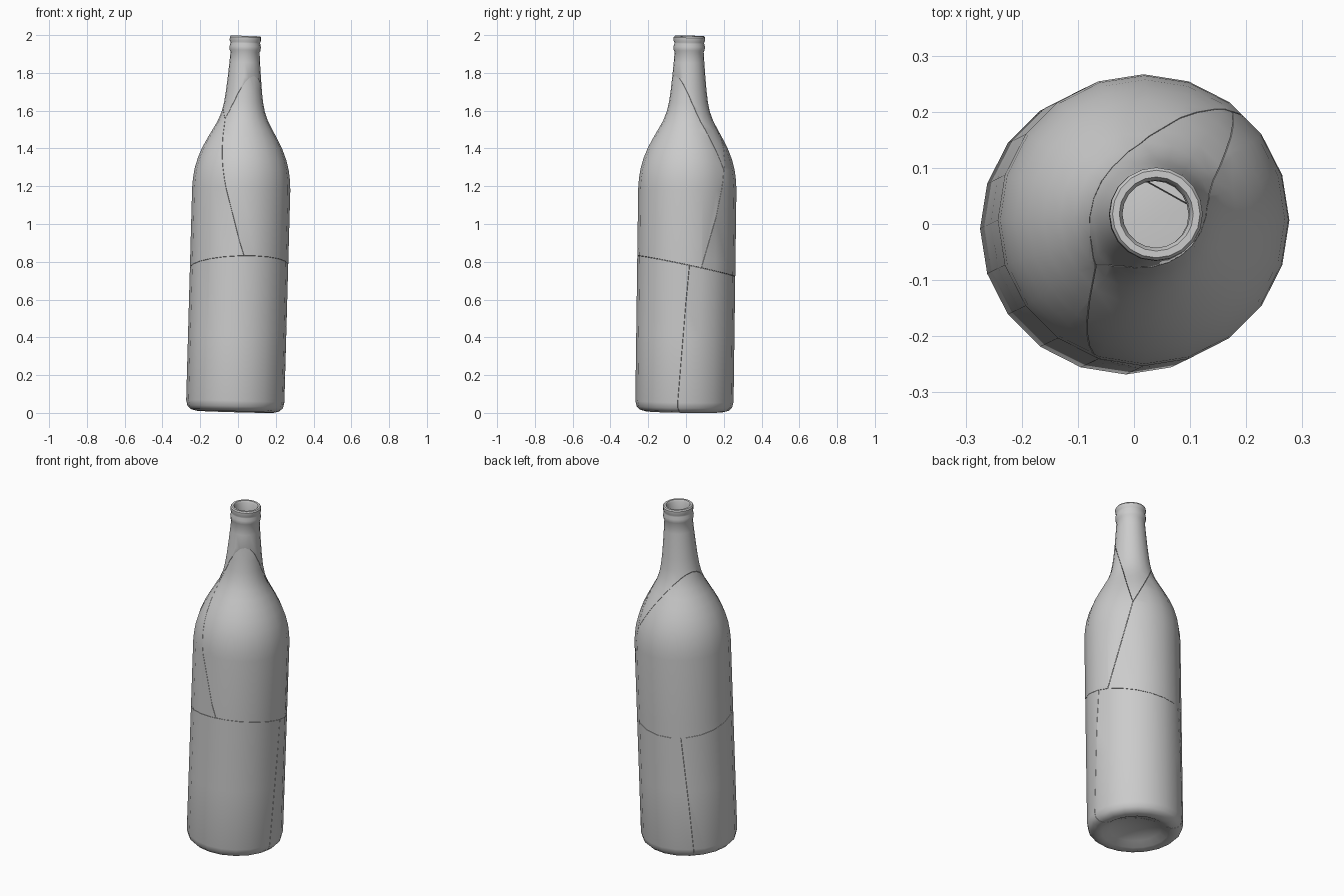
import bpy, bmesh, math
from mathutils import Vector, Matrix

if "Cube" in bpy.data.objects:
    bpy.data.objects.remove(bpy.data.objects["Cube"])

SIDES = 20
GAP = 0.0008

# outer wall from the punt up to the lip, then inner wall back down
PROFILE = [
    (0, .055), (.08, .048), (.14, .028), (.18, .006), (.205, 0), (.235, .008), (.253, .026), (.26, .055),
    (.26, .40), (.26, .80), (.26, 1.18), (.257, 1.23), (.249, 1.285), (.234, 1.34),
    (.212, 1.395), (.186, 1.445), (.158, 1.495), (.133, 1.54), (.114, 1.59),
    (.103, 1.64), (.095, 1.70), (.088, 1.77), (.081, 1.85), (.077, 1.905),
    (.082, 1.915), (.083, 1.935), (.079, 1.95), (.079, 1.957), (.083, 1.965), (.083, 1.983), (.078, 1.99),
    (.066, 1.99), (.060, 1.98), (.060, 1.90), (.066, 1.80), (.078, 1.68),
    (.096, 1.59), (.14, 1.495), (.194, 1.395), (.231, 1.285), (.241, 1.18),
    (.241, .07), (.22, .04), (.16, .05), (0, .078)]


def bottle_bmesh():
    bm = bmesh.new()
    rings = []
    for r, z in PROFILE:
        if r == 0:
            rings.append([bm.verts.new((0, 0, z))] * SIDES)
        else:
            rings.append([bm.verts.new((r * math.cos(a), r * math.sin(a), z))
                          for a in (2 * math.pi * i / SIDES for i in range(SIDES))])
    for lo, hi in zip(rings, rings[1:]):
        for i in range(SIDES):
            j = (i + 1) % SIDES
            quad = list(dict.fromkeys((lo[i], lo[j], hi[j], hi[i])))
            bm.faces.new(quad)
    bmesh.ops.recalc_face_normals(bm, faces=bm.faces)
    # slight lean of the whole bottle
    lean = Vector((0, 0, 1)).rotation_difference(Vector((.028, .0135, 1)))
    bm.transform(Matrix.Translation((-.016, -.009, .006)) @ lean.to_matrix().to_4x4())
    return bm


def plane(a, b, c):
    a, b, c = Vector(a), Vector(b), Vector(c)
    return a, (b - a).cross(c - a).normalized()


def shard(name, cuts):
    """Keep the part of the bottle on the same side of every plane as its reference point."""
    bm = bottle_bmesh()
    for (co, no), ref in cuts:
        n = no if (Vector(ref) - co).dot(no) < 0 else -no
        bmesh.ops.bisect_plane(bm, geom=bm.verts[:] + bm.edges[:] + bm.faces[:], dist=1e-5,
                               plane_co=co - n * GAP, plane_no=n, clear_outer=True)
        rim = [e for e in bm.edges if e.is_boundary]
        bmesh.ops.triangle_fill(bm, edges=rim, use_beauty=True, normal=n)
    bmesh.ops.recalc_face_normals(bm, faces=bm.faces)
    me = bpy.data.meshes.new(name)
    bm.to_mesh(me)
    bm.free()
    ob = bpy.data.objects.new(name, me)
    bpy.context.collection.objects.link(ob)
    bpy.ops.object.select_all(action='DESELECT')
    ob.select_set(True)
    bpy.context.view_layer.objects.active = ob
    bpy.ops.object.shade_smooth_by_angle(angle=math.radians(35))
    return ob


# fracture planes
P1, P2 = (.18, .205, 1.28), (-.07, -.075, 1.56)
waist = plane((0, 0, .777), (.26, 0, .785), (0, -.26, .832))
neck_front = plane(P1, P2, (.09, -.05, 1.78))
neck_back = plane(P1, P2, (0, .14, 1.56))
body_split = plane(P1, P2, (.035, -.25, .83))
base_split = plane((.26, .02, .78), (.235, -.045, .02), (-.14, .21, .5))

TOP, BOTTOM = (0, 0, 1.9), (0, 0, .1)
FRONT, LEFT = (.2, -.2, 1.1), (-.25, .1, 1.1)

# upper shards
shard("neck_shard", [(neck_front, (.04, .02, 2)), (neck_back, (.04, .02, 2))])
shard("front_body_shard", [(waist, TOP), (neck_front, FRONT), (body_split, FRONT)])
shard("back_body_shard", [(waist, TOP), (neck_back, LEFT), (body_split, LEFT)])
# lower shards
shard("front_base_shard", [(waist, BOTTOM), (base_split, (-.1, -.25, .4))])
shard("back_base_shard", [(waist, BOTTOM), (base_split, (.15, .25, .4))])
